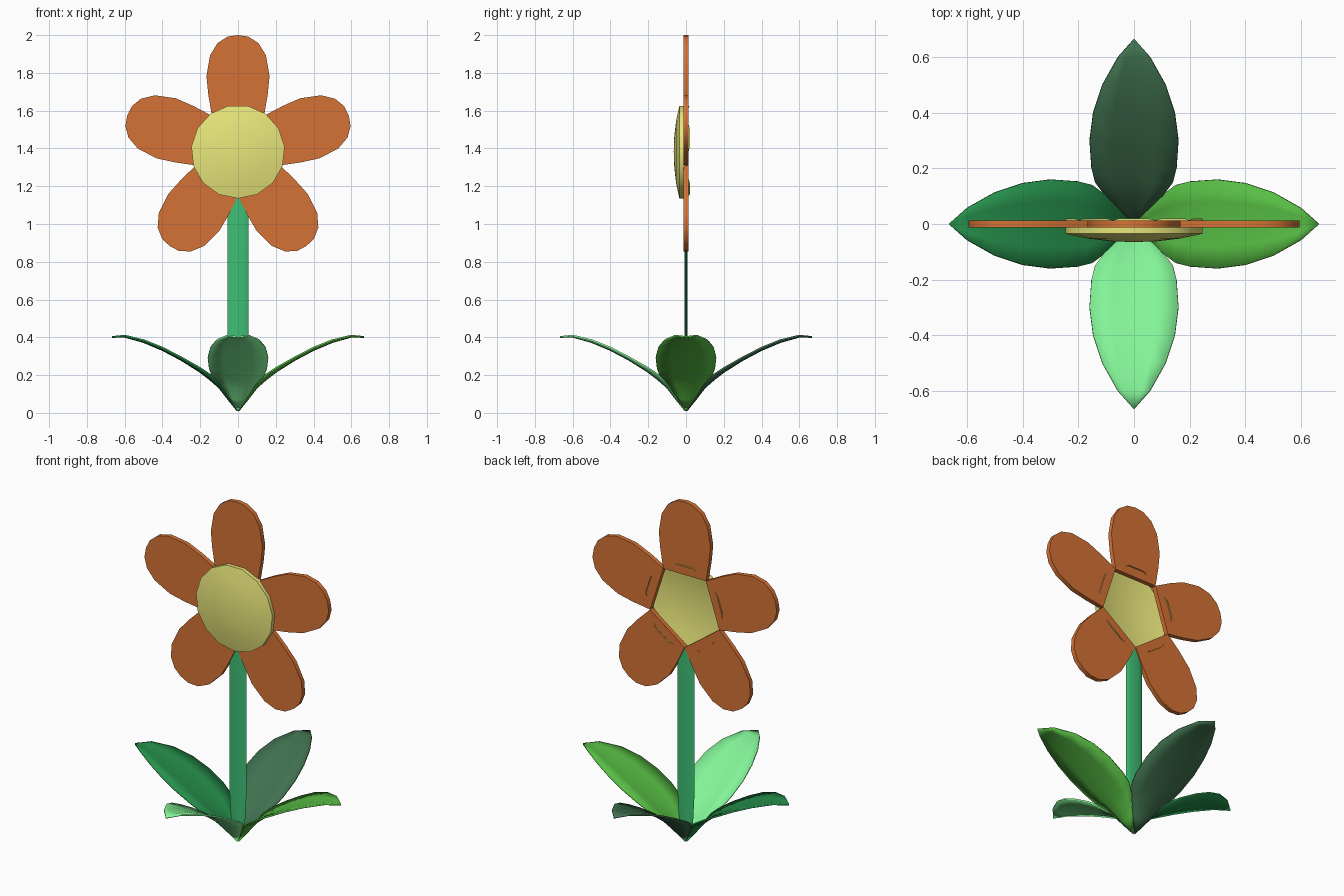
import bpy, bmesh, math
from mathutils import Matrix

if "Cube" in bpy.data.objects:
    bpy.data.objects.remove(bpy.data.objects["Cube"])

CZ = 1.383  # height of the blossom centre


def material(name, rgb):
    m = bpy.data.materials.new(name)
    m.diffuse_color = tuple((c / 255) ** 2.2 for c in rgb) + (1,)
    m.use_nodes = True
    m.node_tree.nodes["Principled BSDF"].inputs["Base Color"].default_value = m.diffuse_color
    return m


def make(name, verts, faces, mat, angle=30, thick=0):
    me = bpy.data.meshes.new(name)
    bm = bmesh.new()
    vs = [bm.verts.new(v) for v in verts]
    for f in faces:
        bm.faces.new([vs[i] for i in f])
    bmesh.ops.remove_doubles(bm, verts=bm.verts, dist=1e-5)
    bmesh.ops.recalc_face_normals(bm, faces=bm.faces)
    bm.to_mesh(me)
    bm.free()
    ob = bpy.data.objects.new(name, me)
    bpy.context.collection.objects.link(ob)
    me.materials.append(mat)
    if thick:
        s = ob.modifiers.new("thickness", 'SOLIDIFY')
        s.thickness, s.offset = thick, 0
    bpy.ops.object.select_all(action='DESELECT')
    bpy.context.view_layer.objects.active = ob
    ob.select_set(True)
    bpy.ops.object.shade_smooth_by_angle(angle=math.radians(angle))
    return ob


# petals: flat slabs whose straight inner ends leave a pentagon opening
orange = material("petal_orange", (212, 114, 56))
half = [(0.138, 0.19), (0.157, 0.30), (0.167, 0.40), (0.148, 0.51),
        (0.108, 0.575), (0.055, 0.609)]
outline = half + [(0, 0.617)] + [(-x, r) for x, r in reversed(half)]
n = len(outline)
verts = [(x, y, r) for y in (-0.013, 0.013) for x, r in outline]
faces = [list(range(n)), list(range(n, 2 * n))]
faces += [(i, (i + 1) % n, n + (i + 1) % n, n + i) for i in range(n)]
for k in range(5):
    p = make(f"petal_{k + 1}", verts, faces, orange)
    p.matrix_world = Matrix.Translation((0, 0, CZ)) @ Matrix.Rotation(k * math.tau / 5, 4, 'Y')

# flower centre: shallow 15-sided dome with a rim that dips between petals
yellow = material("centre_yellow", (232, 230, 122))
S = 15
rings = [(0.085, -0.062), (0.17, -0.052), (0.248, -0.035), (0.248, 0.02)]
verts, faces = [(0, -0.065, CZ)], []
for j, (r, y) in enumerate(rings):
    for i in range(S):
        a = math.radians(270 + i * 360 / S)
        yy = -0.005 if j == 3 and i % 3 == 0 else y
        verts.append((r * math.cos(a), yy, CZ + r * math.sin(a)))
for i in range(S):
    k = (i + 1) % S
    faces.append((0, 1 + i, 1 + k))
    for j in range(3):
        a = 1 + j * S
        faces.append((a + i, a + S + i, a + S + k, a + k))
make("flower_centre", verts, faces, yellow)

# stem: flattened tube
green = material("stem_green", (64, 190, 116))
N = 12
verts = [(w * math.cos(i * math.tau / N), 0.008 * math.sin(i * math.tau / N), z)
         for w, z in ((0.02, 0.03), (0.045, 0.12), (0.055, 0.3), (0.055, 1.14)) for i in range(N)]
faces = [(j * N + i, j * N + (i + 1) % N, j * N + N + (i + 1) % N, j * N + N + i)
         for j in range(3) for i in range(N)]
faces += [list(range(N)), list(range(3 * N, 4 * N))]
make("stem", verts, faces, green, 60)

# leaves: arching cupped blades (distance out, height, half width, edge lift)
rows = [(0.003, 0.012, 0, 0), (0.05, 0.07, 0.052, 0.02), (0.10, 0.135, 0.103, 0.03),
        (0.15, 0.178, 0.14, 0.026), (0.20, 0.217, 0.153, 0.02), (0.30, 0.28, 0.16, 0.014),
        (0.40, 0.333, 0.147, 0.012), (0.50, 0.375, 0.114, 0.01), (0.60, 0.403, 0.058, 0.006),
        (0.667, 0.402, 0, 0)]
T = (-1, -0.5, 0, 0.5, 1)
verts = [(r, w * t, z + lift * t * t) for r, z, w, lift in rows for t in T]
M = len(rows)
faces = []
for j in range(M - 1):
    for i in range(4):
        a, b = j * 5 + i, j * 5 + 5 + i
        if j == 0:
            faces.append((2, b + 1, b))
        elif j == M - 2:
            faces.append((a, a + 1, (M - 1) * 5 + 2))
        else:
            faces.append((a, a + 1, b + 1, b))
leaves = [("right", (88, 188, 70)), ("back", (66, 112, 80)),
          ("left", (42, 142, 76)), ("front", (130, 244, 150))]
for k, (side, rgb) in enumerate(leaves):
    leaf = make(side + "_leaf", verts, faces, material(side + "_leaf_green", rgb), 40, 0.009)
    leaf.rotation_euler.z = k * math.pi / 2
